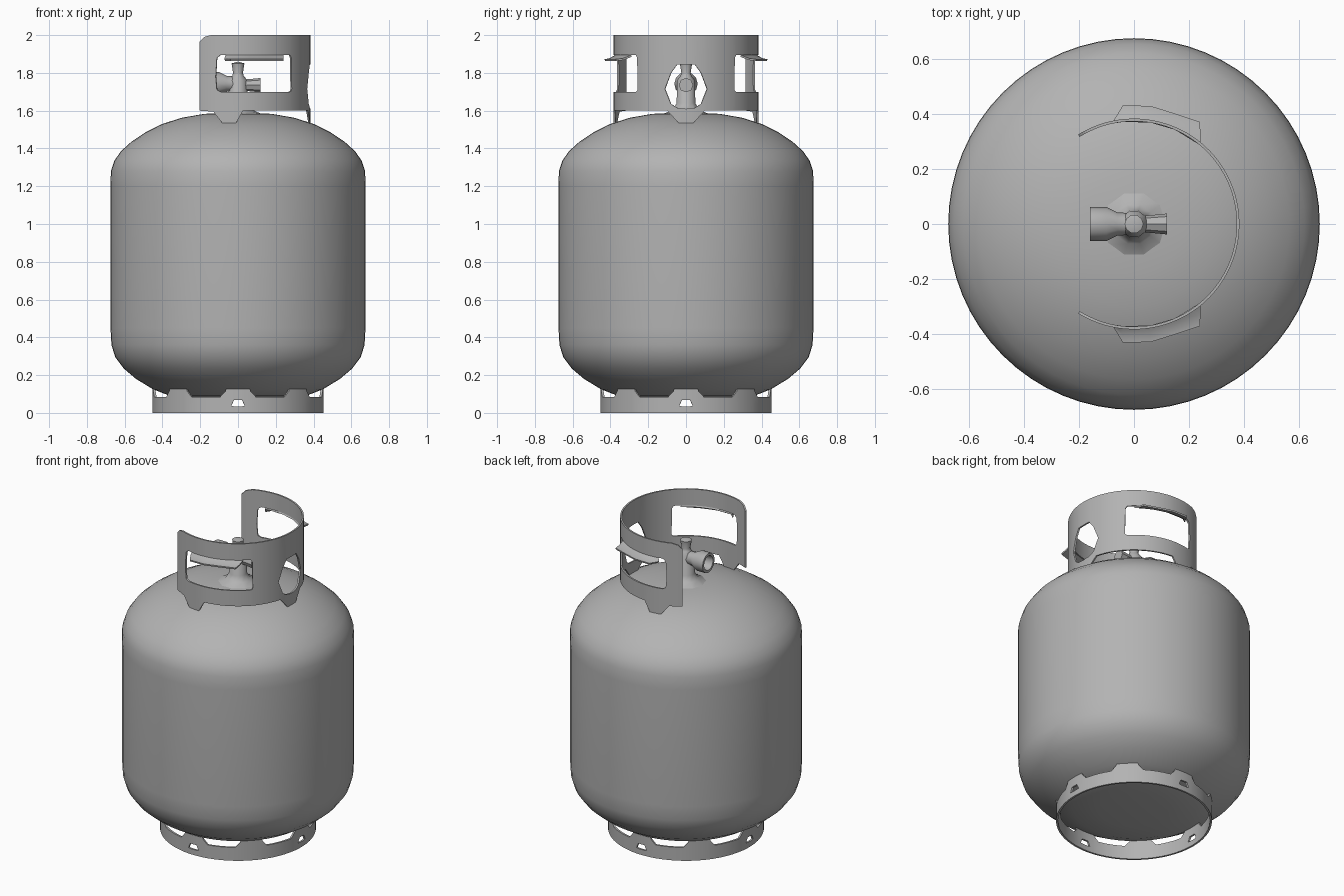
import bpy, bmesh, math
from mathutils import Matrix, Vector

cube = bpy.data.objects.get("Cube")
if cube:
    bpy.data.objects.remove(cube)

grey = bpy.data.materials.new("painted grey steel")
grey.use_nodes = True
colour = (0.45, 0.45, 0.45, 1)
grey.diffuse_color = colour
grey.node_tree.nodes["Principled BSDF"].inputs["Base Color"].default_value = colour


def finish(bm, name, thickness=0, angle=40):
    bmesh.ops.remove_doubles(bm, verts=bm.verts, dist=0.0005)
    bmesh.ops.recalc_face_normals(bm, faces=bm.faces)
    mesh = bpy.data.meshes.new(name)
    bm.to_mesh(mesh)
    bm.free()
    mesh.materials.append(grey)
    obj = bpy.data.objects.new(name, mesh)
    bpy.context.collection.objects.link(obj)
    bpy.ops.object.select_all(action='DESELECT')
    obj.select_set(True)
    bpy.context.view_layer.objects.active = obj
    if thickness:
        mod = obj.modifiers.new("sheet thickness", 'SOLIDIFY')
        mod.thickness = thickness
        mod.offset = 0
        bpy.ops.object.modifier_apply(modifier=mod.name)
    bpy.ops.object.shade_smooth_by_angle(angle=math.radians(angle))
    return obj


def lathe(name, profile, steps, matrix=Matrix(), angle=40):
    """Spin a (radius, height) profile around z."""
    bm = bmesh.new()
    verts = [bm.verts.new((r, 0, z)) for r, z in profile]
    edges = [bm.edges.new(pair) for pair in zip(verts, verts[1:])]
    bmesh.ops.spin(bm, geom=verts + edges, cent=(0, 0, 0), axis=(0, 0, 1),
                   angle=math.tau, steps=steps)
    bmesh.ops.transform(bm, matrix=matrix, verts=bm.verts)
    return finish(bm, name, angle=angle)


def lerp(points, x, column=1):
    """Piecewise linear value, constant beyond the ends."""
    if x <= points[0][0]:
        return points[0][column]
    for p, q in zip(points, points[1:]):
        if x <= q[0]:
            t = (x - p[0]) / (q[0] - p[0])
            return p[column] + t * (q[column] - p[column])
    return points[-1][column]


def polar(radius, degrees, z):
    a = math.radians(degrees)
    return Vector((radius * math.cos(a), radius * math.sin(a), z))


def curved_sheet(name, radius, angles, edges, thickness):
    """Bent sheet: edges(angle) gives bottom, hole bottom, hole top and top."""
    bm = bmesh.new()
    angles = sorted(set(angles))
    for a, b in zip(angles, angles[1:]):
        ea, eb = edges(a), edges(b)
        for k in (0, 2):
            corners = [polar(radius, a, ea[k]), polar(radius, b, eb[k]),
                       polar(radius, b, eb[k + 1]), polar(radius, a, ea[k + 1])]
            clean = []
            for c in corners:
                if all((c - d).length > 0.0005 for d in clean):
                    clean.append(c)
            if len(clean) > 2:
                bm.faces.new([bm.verts.new(c) for c in clean])
    return finish(bm, name, thickness)


# Tank: straight wall with domed ends
lathe("tank", [(0, 0.07), (0.2, 0.075), (0.36, 0.09), (0.45, 0.125), (0.54, 0.18),
               (0.605, 0.235), (0.65, 0.295), (0.67, 0.36), (0.675, 0.45),
               (0.675, 1.2), (0.673, 1.28), (0.655, 1.335), (0.62, 1.385),
               (0.565, 1.435), (0.49, 1.485), (0.4, 1.53), (0.3, 1.562),
               (0.18, 1.583), (0, 1.592)], 64)

# Collar: hole outline as (angle, bottom, top), mirrored across the front
collar_holes = [(0, 1.61, 1.845), (7, 1.615, 1.845), (12, 1.635, 1.8),
                (17, 1.715, 1.715), (42, 1.715, 1.715), (42.5, 1.705, 1.88),
                (44, 1.7, 1.895), (104, 1.7, 1.895), (107, 1.71, 1.88),
                (108, 1.78, 1.78)]
collar_bottom = [(0, 1.53), (6, 1.535), (15, 1.6), (86, 1.6), (92, 1.53),
                 (102, 1.53), (110, 1.595), (122, 1.6)]
collar_top = [(112, 2.0), (118, 1.99), (122, 1.965)]


def collar_edges(angle):
    a = abs(angle)
    return (lerp(collar_bottom, a), lerp(collar_holes, a),
            lerp(collar_holes, a, 2), lerp(collar_top, a))


half = [p[0] for p in collar_holes + collar_bottom + collar_top]
half += range(0, 122, 4)
curved_sheet("collar", 0.378, half + [-a for a in half], collar_edges, 0.01)

# Rolled hand grips above the two collar windows
for side, label in ((1, "back"), (-1, "front")):
    bm = bmesh.new()
    outer = [(-0.07, 0.378), (-0.04, 0.43), (0.06, 0.428), (0.15, 0.4), (0.24, 0.37)]
    rows = []
    for x, y in outer:
        base = max(-0.065, min(x, 0.24))
        inner_y = math.sqrt(0.376 ** 2 - base ** 2)
        middle = (inner_y + y) / 2
        rows.append([bm.verts.new((base, side * inner_y, 1.89)),
                     bm.verts.new((x, side * middle, 1.873)),
                     bm.verts.new((x, side * y, 1.868))])
    for p, q in zip(rows, rows[1:]):
        for k in (0, 1):
            bm.faces.new((p[k], q[k], q[k + 1], p[k + 1]))
    finish(bm, label + "_hand_grip", 0.01)

# Foot ring: eight notches between tabs, a drain hole in every second tab
notch = [(0, 0.14), (7, 0.145), (8.5, 0.115), (12, 0.085), (33, 0.085),
         (36.5, 0.115), (38, 0.145), (45, 0.145)]
drain = [(0, 0.035, 0.068), (2.8, 0.035, 0.068), (4.5, 0.037, 0.037)]


def foot_edges(angle):
    a = angle % 90
    a = min(a, 90 - a)
    return (0.0, lerp(drain, a), lerp(drain, a, 2), lerp(notch, a))


eighth = [p[0] for p in notch + drain] + [18, 23, 28, 41]
around = [q + s * a for q in range(0, 360, 90) for a in eighth for s in (1, -1)]
curved_sheet("foot_ring", 0.447, around, foot_edges, 0.012)

# Valve: flared stem, hollow outlet and relief plug
lathe("valve_stem", [(0.13, 1.58), (0.075, 1.605), (0.052, 1.64), (0.05, 1.76),
                     (0.03, 1.785), (0.026, 1.8), (0.034, 1.85), (0, 1.86)], 10)
outlet = Matrix.Translation((0, 0, 1.742)) @ Matrix.Rotation(-math.pi / 2, 4, 'Y')
lathe("valve_outlet", [(0, 0), (0.04, 0.02), (0.042, 0.06), (0.062, 0.1),
                       (0.062, 0.16), (0.046, 0.16), (0.04, 0.09), (0, 0.09)],
      12, outlet)
plug = Matrix.Translation((0, 0, 1.735)) @ Matrix.Rotation(math.pi / 2, 4, 'Y')
lathe("relief_plug", [(0, 0), (0.03, 0.02), (0.032, 0.06), (0.038, 0.12), (0, 0.12)],
      8, plug)
